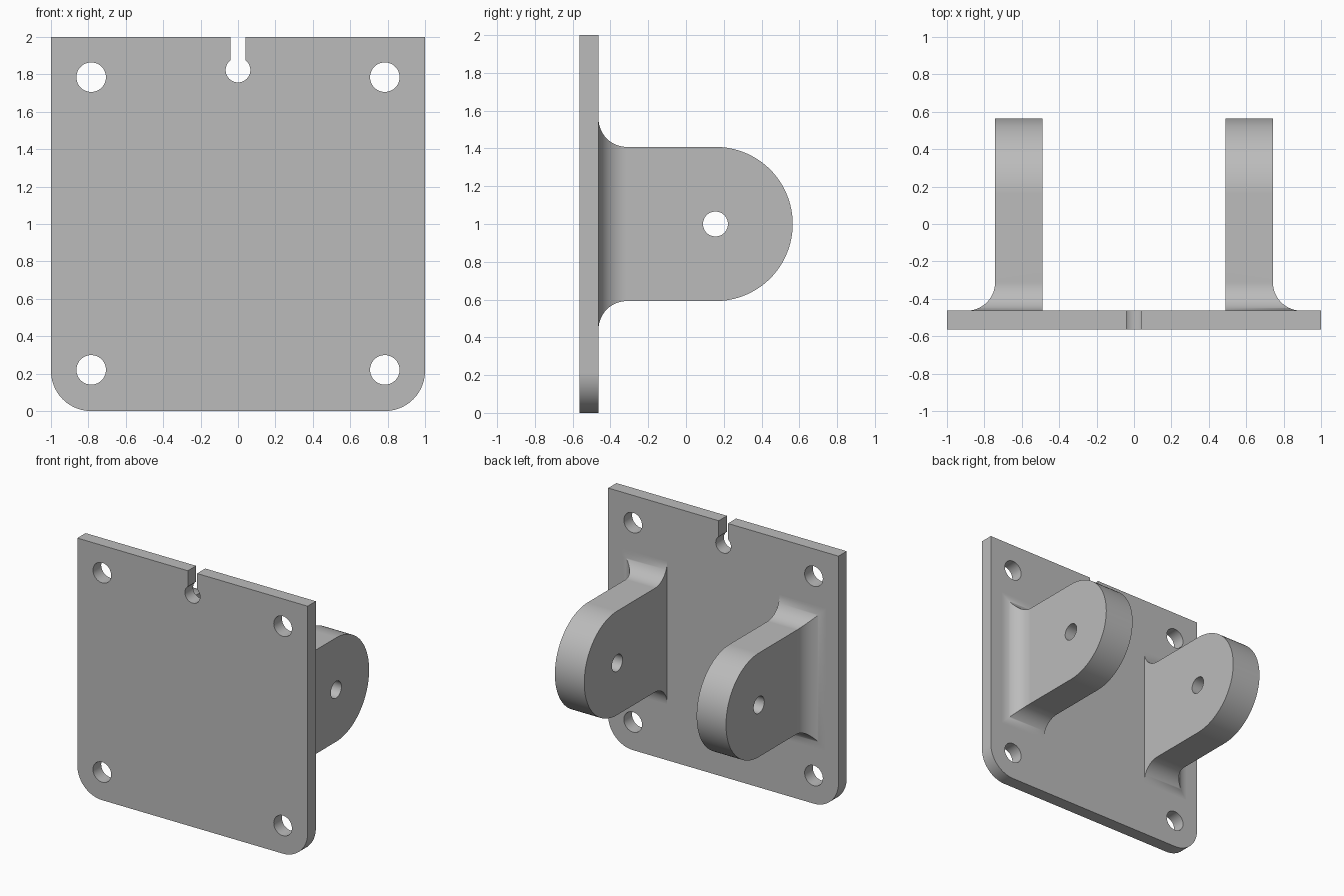
import bpy
import bmesh
from math import sin, cos, pi
from mathutils import Vector

cube = bpy.data.objects.get("Cube")
if cube:
    bpy.data.objects.remove(cube, do_unlink=True)

FRONT, BACK, TIP = -0.565, -0.463, 0.565   # depth of plate faces and ear tip
EAR_IN, EAR_OUT = 0.488, 0.743             # ear thickness in x
EAR_R, MID_Z, PIVOT_Y = 0.408, 1.0, 0.156
FILLET, EMBED = 0.15, 0.03

steel = bpy.data.materials.new("grey metal")
steel.use_nodes = True
GREY = (0.5, 0.5, 0.5, 1)
steel.diffuse_color = GREY
steel.node_tree.nodes["Principled BSDF"].inputs["Base Color"].default_value = GREY


def arc(cx, cy, r, start, end, steps=24):
    """Points on an arc, angles in quarter turns."""
    angles = [(start + (end - start) * i / steps) * pi / 2 for i in range(steps + 1)]
    return [(cx + r * cos(a), cy + r * sin(a)) for a in angles]


def prism(name, outline, axis, low, high):
    """Extrude a closed 2D outline along the x, y or z axis."""
    place = {"x": lambda u, v: (low, u, v),
             "y": lambda u, v: (u, low, v),
             "z": lambda u, v: (u, v, low)}[axis]
    bm = bmesh.new()
    face = bm.faces.new([bm.verts.new(place(u, v)) for u, v in outline])
    move = Vector([(high - low) * (axis == a) for a in "xyz"])
    new = bmesh.ops.extrude_face_region(bm, geom=[face])["geom"]
    bmesh.ops.translate(bm, vec=move, verts=[g for g in new if isinstance(g, bmesh.types.BMVert)])
    if face.is_valid and len(face.edges[0].link_faces) < 2:
        bm.faces.new(list(face.verts))
    bmesh.ops.recalc_face_normals(bm, faces=bm.faces)
    mesh = bpy.data.meshes.new(name)
    bm.to_mesh(mesh)
    bm.free()
    mesh.materials.append(steel)
    obj = bpy.data.objects.new(name, mesh)
    bpy.context.collection.objects.link(obj)
    return obj


def circle(cx, cy, r):
    return arc(cx, cy, r, 0, 4, 48)[:-1]


def cut(obj, tool, operation="DIFFERENCE"):
    """Apply a boolean and discard the tool."""
    mod = obj.modifiers.new("cut", "BOOLEAN")
    mod.operation, mod.solver, mod.object = operation, "EXACT", tool
    bpy.context.view_layer.objects.active = obj
    bpy.ops.object.modifier_apply(modifier=mod.name)
    bpy.data.objects.remove(tool, do_unlink=True)


def finish(obj):
    """Smooth the curved walls and keep the flats flat."""
    bpy.ops.object.select_all(action="DESELECT")
    obj.select_set(True)
    bpy.context.view_layer.objects.active = obj
    bpy.ops.object.shade_smooth_by_angle(angle=pi / 6)
    mod = obj.modifiers.new("flat faces", "WEIGHTED_NORMAL")
    mod.keep_sharp = True


# Mounting plate with rounded lower corners
CORNER = 0.215
edge = 1 - CORNER
outline = [(1, 2), (-1, 2)] + arc(-edge, CORNER, CORNER, 2, 3) + arc(edge, CORNER, CORNER, 3, 4)
plate = prism("mounting_plate", outline, "y", FRONT, BACK)

# Corner screw holes
for x in (-edge, edge):
    for z in (CORNER + 0.005, 2 - CORNER):
        cut(plate, prism("screw_hole", circle(x, z, 0.079), "y", -1, 0))

# Keyhole slot in the top edge
cut(plate, prism("slot_hole", circle(0, 1.823, 0.066), "y", -1, 0))
slot = [(-0.04, 1.823), (0.04, 1.823), (0.04, 2.1), (-0.04, 2.1)]
cut(plate, prism("slot", slot, "y", -1, 0))
finish(plate)

# Ears: side profile crossed with plan profile, so the fillets meet in a mitre
bend = BACK + FILLET
low, high = MID_Z - EAR_R, MID_Z + EAR_R
base = BACK - EMBED
side = ([(base, low - FILLET)]
        + arc(bend, low - FILLET, FILLET, 2, 1)
        + arc(TIP - EAR_R, MID_Z, EAR_R, -1, 1, 64)
        + arc(bend, high + FILLET, FILLET, 3, 2)
        + [(base, high + FILLET)])
plan = ([(EAR_IN, 1), (EAR_IN, base), (EAR_OUT + FILLET, base)]
        + arc(EAR_OUT + FILLET, bend, FILLET, 3, 2)
        + [(EAR_OUT, 1)])
for name, sign in (("left_ear", 1), ("right_ear", -1)):
    ear = prism(name, side, "x", sign * 0.3, sign * 1.2)
    cut(ear, prism("ear_plan", [(sign * x, y) for x, y in plan], "z", 0.1, 1.9), "INTERSECT")
    cut(ear, prism("pivot_hole", circle(PIVOT_Y, MID_Z, 0.066), "x", sign * 0.3, sign * 1.2))
    finish(ear)
